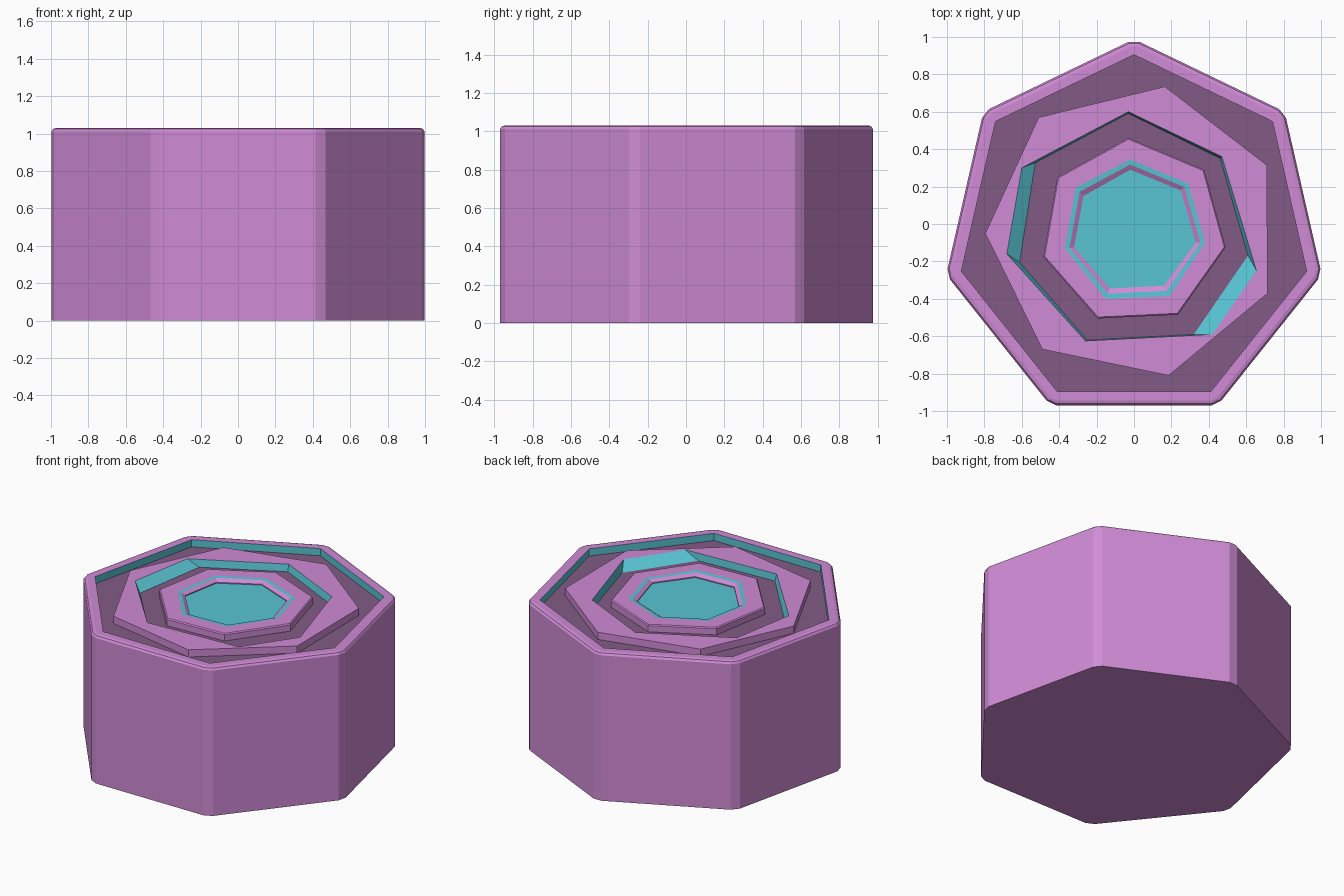
import bpy, bmesh, math
from mathutils import Vector

if "Cube" in bpy.data.objects:
    bpy.data.objects.remove(bpy.data.objects["Cube"])


def material(name, rgb):
    m = bpy.data.materials.new(name)
    m.diffuse_color = (*rgb, 1)
    m.use_nodes = True
    m.node_tree.nodes["Principled BSDF"].inputs["Base Color"].default_value = m.diffuse_color
    return m


LILAC, PLUM, TEAL = 0, 1, 2
MATS = [material("lilac", (0.63, 0.26, 0.67)),
        material("dark plum", (0.225, 0.104, 0.232)),
        material("teal", (0.10, 0.56, 0.66))]
TOP, FLOOR = 1.03, 0.98
CENTRE_Y = -0.042


def heptagon(radius, chamfer=0.0):
    """Seven-sided outline with each corner cut into two points."""
    c = [Vector((radius * math.cos(math.pi / 2 + i * math.tau / 7),
                 radius * math.sin(math.pi / 2 + i * math.tau / 7) + CENTRE_Y))
         for i in range(7)]
    pts = []
    for i in range(7):
        for other in (c[i - 1], c[(i + 1) % 7]):
            pts.append(c[i] + (other - c[i]).normalized() * chamfer)
    return pts


def loft(name, loops, bands, start_cap=None, end_cap=None, closed=False):
    """Skin a stack of (outline, z) loops, one material per band."""
    bm = bmesh.new()
    rows = [[bm.verts.new((p[0], p[1], z)) for p in pts] for pts, z in loops]
    n = len(rows[0])
    pairs = list(zip(rows, rows[1:]))
    if closed:
        pairs.append((rows[-1], rows[0]))
    for (a, b), mat in zip(pairs, bands):
        for i in range(n):
            j = (i + 1) % n
            bm.faces.new((a[i], a[j], b[j], b[i])).material_index = mat
    for row, mat in ((rows[0], start_cap), (rows[-1], end_cap)):
        if mat is not None:
            bm.faces.new(row).material_index = mat
    bmesh.ops.remove_doubles(bm, verts=bm.verts[:], dist=0.0005)
    bmesh.ops.recalc_face_normals(bm, faces=bm.faces[:])
    mesh = bpy.data.meshes.new(name)
    bm.to_mesh(mesh)
    bm.free()
    for m in MATS:
        mesh.materials.append(m)
    obj = bpy.data.objects.new(name, mesh)
    bpy.context.collection.objects.link(obj)
    return obj


# Block with softened corners, raised rim and sunken floor
loft("body",
     [(heptagon(1.03, 0.033), 0), (heptagon(1.03, 0.033), 1.012),
      (heptagon(1.02, 0.028), 1.025), (heptagon(1.0, 0.015), TOP),
      (heptagon(0.947), TOP), (heptagon(0.947), FLOOR)],
     [LILAC, LILAC, LILAC, LILAC, TEAL], start_cap=LILAC, end_cap=PLUM)

# Twisted middle ring, its inner wall leaning on two sides
ring_outer = [(-.51, .57), (.165, .735), (.71, .315), (.715, -.37),
              (.185, -.81), (-.49, -.67), (-.795, -.05)]
ring_inner = [(-.60, .30), (-.03, .60), (.47, .36), (.655, -.25),
              (.42, -.59), (-.26, -.625), (-.68, -.16)]
ring_foot = [(-.52, .33), (-.03, .59), (.46, .35), (.605, -.16),
             (.31, -.59), (-.25, -.62), (-.605, -.21)]
loft("middle_ring",
     [(ring_outer, FLOOR - 0.005), (ring_outer, TOP), (ring_inner, TOP),
      (ring_foot, FLOOR - 0.005)],
     [LILAC, LILAC, TEAL, PLUM], closed=True)

# Inner island with a teal band, sloped lip and pool
island = [(-.41, .25), (-.03, .46), (.375, .29), (.49, -.125),
          (.235, -.485), (-.195, -.505), (-.485, -.175)]
band = [(-.31, .195), (-.02, .345), (.29, .215), (.38, -.10),
        (.19, -.385), (-.15, -.40), (-.37, -.13)]
pool = [(-.27, .15), (-.02, .29), (.25, .18), (.33, -.10),
        (.16, -.33), (-.13, -.345), (-.32, -.125)]


def between(t):
    return [Vector(a).lerp(Vector(b), t) for a, b in zip(band, pool)]


island_lip = [Vector(p) * 0.985 for p in island]
loft("island",
     [(island, FLOOR - 0.005), (island, TOP - 0.007), (island_lip, TOP),
      (band, TOP), (between(0.5), TOP - 0.002), (pool, TOP - 0.018),
      (pool, TOP - 0.025)],
     [LILAC, LILAC, LILAC, TEAL, LILAC, LILAC],
     start_cap=PLUM, end_cap=TEAL)
